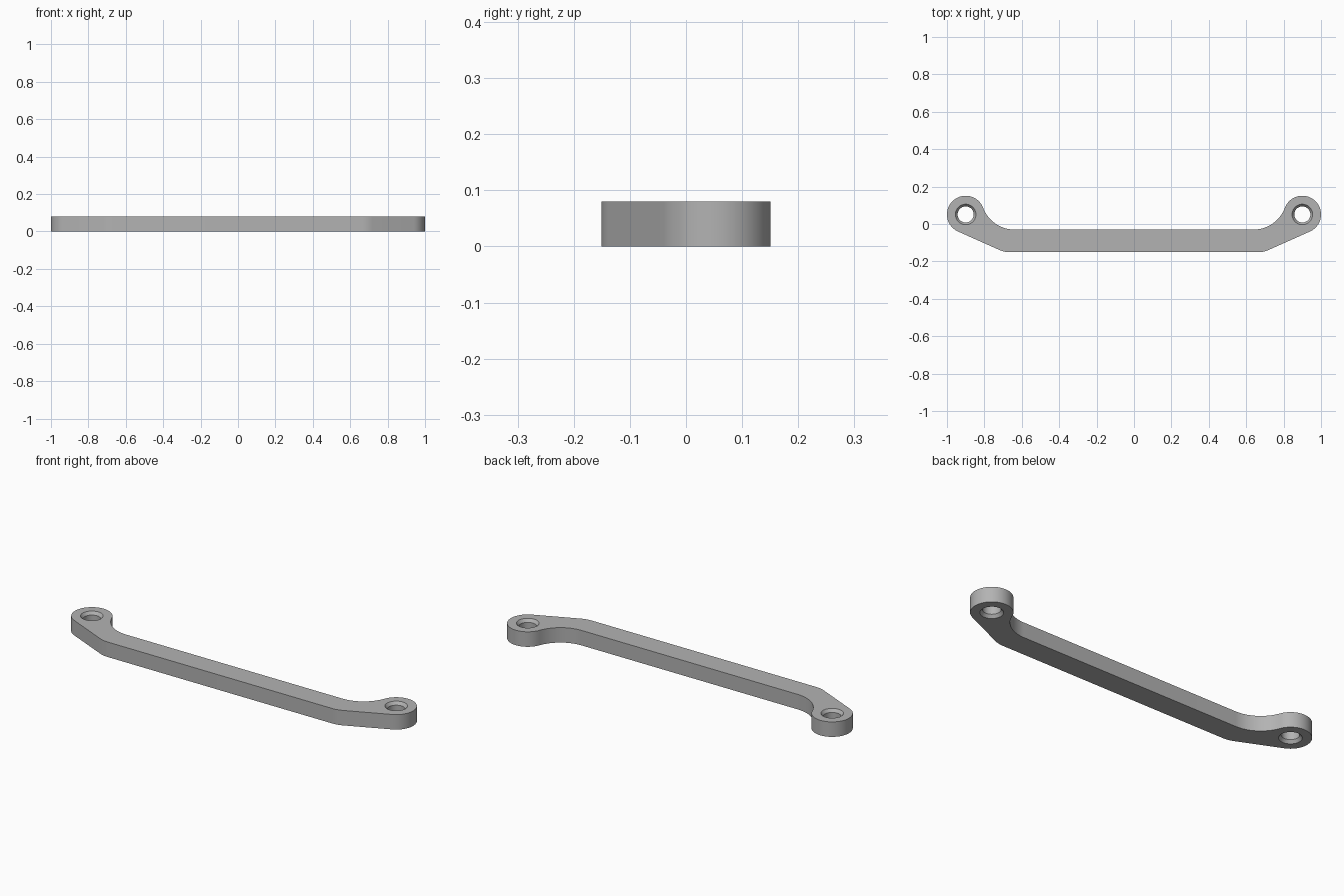
import bpy, bmesh, math
from math import sin, cos, sqrt, pi, radians
from mathutils import Vector

if "Cube" in bpy.data.objects:
    bpy.data.objects.remove(bpy.data.objects["Cube"], do_unlink=True)

THICK = 0.08
FRONT, BACK = -0.151, -0.03          # long edges of the bar
EYE = Vector((0.9, 0.051))           # centre of the end eye
EYE_R = 0.1
HOLE_R, RIM_R, CHAMFER = 0.043, 0.055, 0.016
INNER_R, OUTER_R = 0.18, 0.14        # blend radii behind and in front
SLOPE = radians(24)

grey = bpy.data.materials.new("satin grey")
grey.use_nodes = True
colour = (0.45, 0.45, 0.45, 1)
grey.diffuse_color = colour
grey.node_tree.nodes["Principled BSDF"].inputs["Base Color"].default_value = colour


def arc(centre, radius, start, end, steps):
    return [(centre[0] + radius * cos(start + (end - start) * i / steps),
             centre[1] + radius * sin(start + (end - start) * i / steps))
            for i in range(steps + 1)]


def make_object(name, bm):
    bmesh.ops.recalc_face_normals(bm, faces=bm.faces)
    mesh = bpy.data.meshes.new(name)
    bm.to_mesh(mesh)
    bm.free()
    mesh.materials.append(grey)
    obj = bpy.data.objects.new(name, mesh)
    bpy.context.collection.objects.link(obj)
    return obj


# Half outline: front bend, round eye, concave blend into the back edge
tangent = EYE + EYE_R * Vector((sin(SLOPE), -cos(SLOPE)))
corner_x = tangent.x - (tangent.y - FRONT) / math.tan(SLOPE)
bend = (corner_x - OUTER_R * math.tan(SLOPE / 2), FRONT + OUTER_R)
blend_y = BACK + INNER_R
blend_x = EYE.x - sqrt((EYE_R + INNER_R) ** 2 - (blend_y - EYE.y) ** 2)
meet = math.atan2(EYE.y - blend_y, EYE.x - blend_x)
half = arc(bend, OUTER_R, -pi / 2, SLOPE - pi / 2, 8)
half += arc(EYE, EYE_R, SLOPE - pi / 2, meet + pi, 40)
half += arc((blend_x, blend_y), INNER_R, meet, -pi / 2, 20)[1:]
outline = half + [(-x, y) for x, y in reversed(half)]

# Handle body
bm = bmesh.new()
base = bm.faces.new([bm.verts.new((x, y, 0)) for x, y in outline])
raised = bmesh.ops.extrude_face_region(bm, geom=[base], use_keep_orig=True)["geom"]
bmesh.ops.translate(bm, vec=(0, 0, THICK),
                    verts=[v for v in raised if isinstance(v, bmesh.types.BMVert)])
handle = make_object("handle_bar", bm)


# Hole cutters, flared at both ends
def hole_cutter(name, x):
    over = 0.5 * CHAMFER
    flare = RIM_R + (RIM_R - HOLE_R) * over / CHAMFER
    rings = [(flare, -over), (HOLE_R, CHAMFER),
             (HOLE_R, THICK - CHAMFER), (flare, THICK + over)]
    bm = bmesh.new()
    loops = [[bm.verts.new((px, py, z)) for px, py in
              arc((x, EYE.y), r, 0, 2 * pi, 48)[:-1]] for r, z in rings]
    for low, high in zip(loops, loops[1:]):
        for i in range(len(low)):
            j = (i + 1) % len(low)
            bm.faces.new((low[i], low[j], high[j], high[i]))
    bm.faces.new(loops[0])
    bm.faces.new(loops[-1])
    cutter = make_object(name, bm)
    cutter.hide_render = True
    return cutter


bpy.context.view_layer.objects.active = handle
for name, x in (("left_hole_cutter", EYE.x), ("right_hole_cutter", -EYE.x)):
    cutter = hole_cutter(name, x)
    cut = handle.modifiers.new(name, 'BOOLEAN')
    cut.operation = 'DIFFERENCE'
    cut.solver = 'EXACT'
    cut.object = cutter
    bpy.ops.object.modifier_apply(modifier=cut.name)
    bpy.data.objects.remove(cutter, do_unlink=True)

# Smooth curved walls, crisp rims
bpy.ops.object.select_all(action='DESELECT')
handle.select_set(True)
bpy.ops.object.shade_smooth_by_angle(angle=radians(25))
